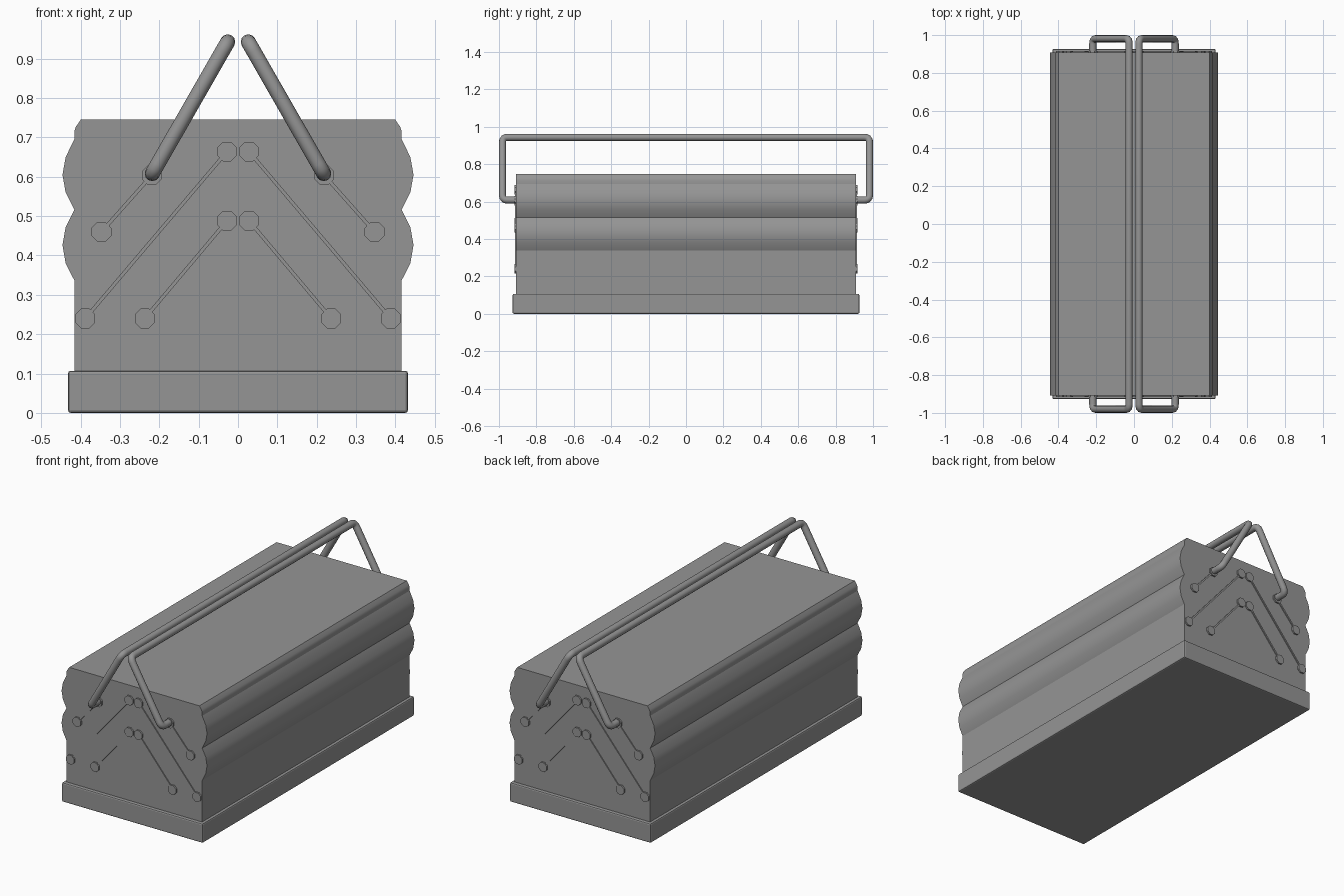
import bpy, bmesh
from math import pi, atan2, hypot
from mathutils import Vector, Matrix

if "Cube" in bpy.data.objects:
    bpy.data.objects.remove(bpy.data.objects["Cube"])

# Dark grey painted metal
metal = bpy.data.materials.new("dark_metal")
metal.diffuse_color = (0.3, 0.3, 0.3, 1)
metal.use_nodes = True
metal.node_tree.nodes["Principled BSDF"].inputs["Base Color"].default_value = metal.diffuse_color


def select(ob):
    bpy.ops.object.select_all(action='DESELECT')
    ob.select_set(True)
    bpy.context.view_layer.objects.active = ob


def finish(name, bm, angle=None):
    bmesh.ops.recalc_face_normals(bm, faces=bm.faces)
    me = bpy.data.meshes.new(name)
    bm.to_mesh(me)
    bm.free()
    me.materials.append(metal)
    ob = bpy.data.objects.new(name, me)
    bpy.context.collection.objects.link(ob)
    if angle:
        select(ob)
        bpy.ops.object.shade_smooth_by_angle(angle=angle)


# Scalloped body: symmetric profile extruded along y
half = [(0.416, 0.09), (0.416, 0.337), (0.438, 0.38), (0.446, 0.427), (0.438, 0.472),
        (0.416, 0.516), (0.438, 0.56), (0.446, 0.605), (0.438, 0.65), (0.416, 0.695),
        (0.416, 0.715), (0.412, 0.727), (0.399, 0.746)]
profile = half + [(-x, z) for x, z in reversed(half)]
bm = bmesh.new()
face = bm.faces.new([bm.verts.new((x, -0.908, z)) for x, z in profile])
ext = bmesh.ops.extrude_face_region(bm, geom=[face])
bmesh.ops.translate(bm, verts=[v for v in ext["geom"] if isinstance(v, bmesh.types.BMVert)],
                    vec=(0, 1.816, 0))
finish("body", bm, angle=0.42)

# Base skirt with narrow bevelled edges
bm = bmesh.new()
bmesh.ops.create_cube(bm, size=1, matrix=Matrix.Translation((0, 0, 0.0535))
                      @ Matrix.Diagonal((0.864, 1.854, 0.107, 1)))
bmesh.ops.bevel(bm, geom=bm.edges[:], offset=0.007, segments=2, profile=0.5, affect='EDGES')
finish("base", bm)


# Hinge linkages: thin arms with octagonal pivots, on both ends and both sides
def pivot(bm, x, z, y):
    m = (Matrix.Translation((x, y, z)) @ Matrix.Rotation(pi / 2, 4, 'X')
         @ Matrix.Rotation(pi / 8, 4, 'Z'))
    bmesh.ops.create_cone(bm, cap_ends=True, segments=8, radius1=0.027, radius2=0.027,
                          depth=0.016, matrix=m)


def arm(bm, a, b, y):
    dx, dz = b[0] - a[0], b[1] - a[1]
    m = (Matrix.Translation(((a[0] + b[0]) / 2, y, (a[1] + b[1]) / 2))
         @ Matrix.Rotation(-atan2(dz, dx), 4, 'Y')
         @ Matrix.Diagonal((hypot(dx, dz), 0.009, 0.009, 1)))
    # local x runs along the arm, y is its thickness, z its width
    bmesh.ops.create_cube(bm, size=1, matrix=m)


links = [((0.347, 0.46), (0.219, 0.604)),
         ((0.388, 0.24), (0.028, 0.664)),
         ((0.237, 0.24), (0.028, 0.488))]
for end, sy in (("front", -1), ("back", 1)):
    for side, sx in (("left", -1), ("right", 1)):
        bm = bmesh.new()
        for link in links:
            a, b = [(sx * x, z) for x, z in link]
            arm(bm, a, b, sy * 0.909)
            pivot(bm, *a, sy * 0.909)
            pivot(bm, *b, sy * 0.909)
        finish(f"{end}_{side}_linkage", bm)


# Handles: bent tubes with rounded corners
def fillet(points, r, steps=4):
    out = [points[0]]
    for p, c, n in zip(points, points[1:], points[2:]):
        a = c + (p - c).normalized() * r
        b = c + (n - c).normalized() * r
        for i in range(steps + 1):
            t = i / steps
            out.append(a * (1 - t) ** 2 + c * 2 * t * (1 - t) + b * t * t)
    return out + [points[-1]]


for side, sx in (("left", -1), ("right", 1)):
    path = [Vector(p) for p in ((sx * 0.218, -0.905, 0.608), (sx * 0.218, -0.981, 0.608),
                                (sx * 0.026, -0.981, 0.943), (sx * 0.026, 0.981, 0.943),
                                (sx * 0.218, 0.981, 0.608), (sx * 0.218, 0.905, 0.608))]
    pts = fillet(path, 0.028)
    cu = bpy.data.curves.new(f"{side}_handle", 'CURVE')
    cu.dimensions = '3D'
    cu.bevel_depth = 0.019
    cu.bevel_resolution = 4
    cu.use_fill_caps = True
    cu.materials.append(metal)
    sp = cu.splines.new('POLY')
    sp.points.add(len(pts) - 1)
    for q, p in zip(sp.points, pts):
        q.co = (*p, 1)
    ob = bpy.data.objects.new(f"{side}_handle", cu)
    bpy.context.collection.objects.link(ob)
    select(ob)
    bpy.ops.object.convert(target='MESH')
    bpy.ops.object.shade_smooth_by_angle(angle=0.8)
